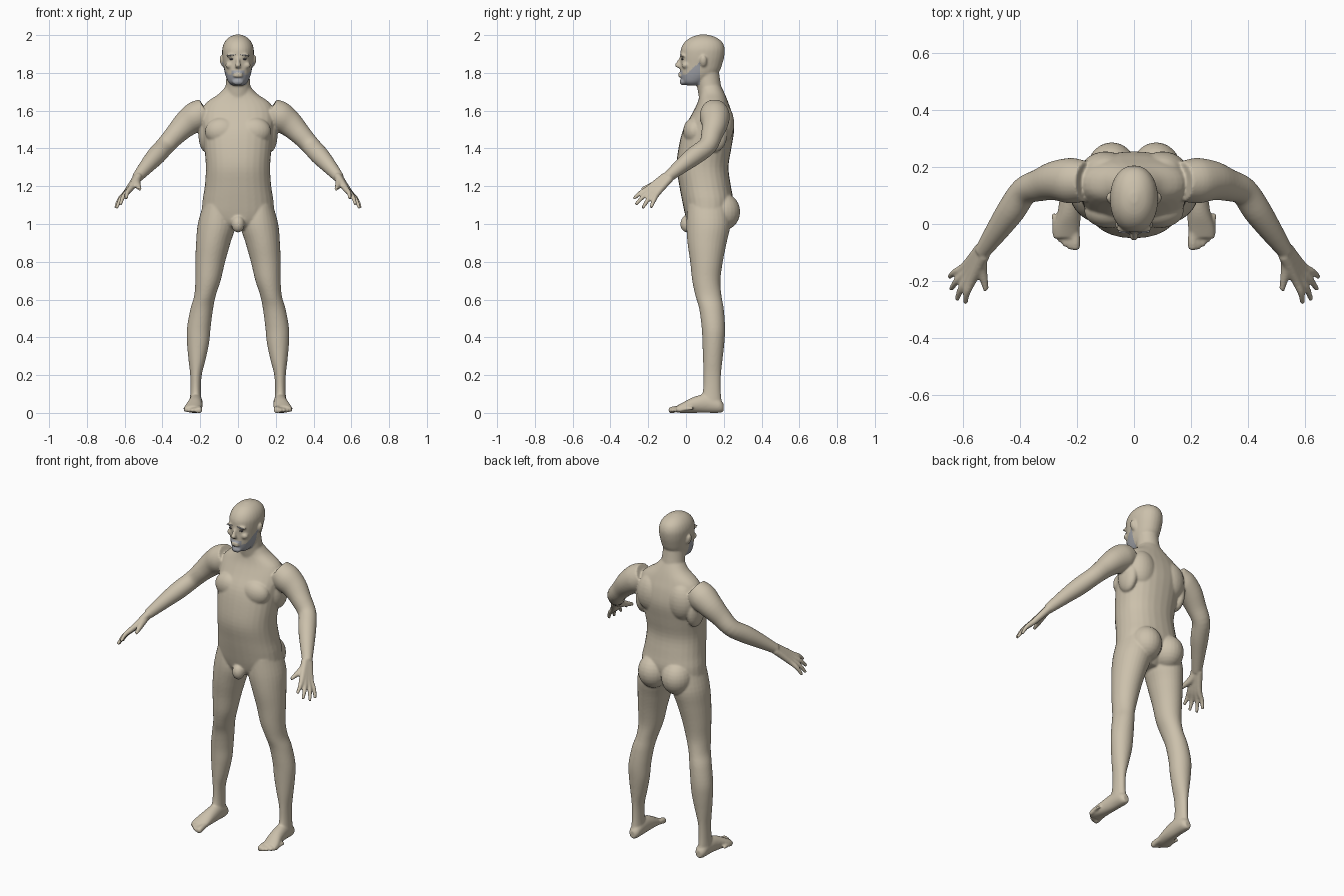
import bpy, bmesh, math
from mathutils import Vector, Matrix

cube = bpy.data.objects.get("Cube")
if cube:
    bpy.data.objects.remove(cube)


def material(name, rgb):
    m = bpy.data.materials.new(name)
    m.use_nodes = True
    m.diffuse_color = (*rgb, 1)
    m.node_tree.nodes["Principled BSDF"].inputs["Base Color"].default_value = (*rgb, 1)
    return m


skin = material("skin", (0.60, 0.53, 0.41))
stubble = material("stubble grey", (0.36, 0.37, 0.40))
dark = material("dark grey", (0.10, 0.10, 0.12))

X, Y, Z = Vector((1, 0, 0)), Vector((0, 1, 0)), Vector((0, 0, 1))
SIDES = (1, -1)
STEPS, SEGMENTS = 4, 28
bm = bmesh.new()


def smooth_path(stations):
    """Catmull-Rom interpolation through the stations."""
    p = [Vector(s) for s in stations]
    p = [p[0]] + p + [p[-1]]
    out = []
    for a, b, c, d in zip(p, p[1:], p[2:], p[3:]):
        for i in range(STEPS):
            t = i / STEPS
            out.append(0.5 * (2 * b + (c - a) * t + (2 * a - 5 * b + 4 * c - d) * t * t
                              + (3 * b - a - 3 * c + d) * t ** 3))
    return out + [p[-1]]


def signed(v, e):
    return math.copysign(abs(v) ** e, v)


def tube(stations, u=None, v=None, square=1.0, side=1):
    """Loft ellipses (x, y, z, radius a, radius b); axes follow the path if not given."""
    path = smooth_path(stations)
    rings = []
    for i, s in enumerate(path):
        centre = Vector(s[:3])
        au, av = u, v
        if u is None:
            nxt, prv = path[min(i + 1, len(path) - 1)], path[max(i - 1, 0)]
            tangent = (Vector(nxt[:3]) - Vector(prv[:3])).normalized()
            au = tangent.cross(Vector((1, 0, 1))).normalized()
            av = tangent.cross(au)
        ring = []
        for k in range(SEGMENTS):
            ang = math.tau * k / SEGMENTS
            co = centre + au * s[3] * signed(math.cos(ang), square) + av * s[4] * signed(math.sin(ang), square)
            co.x *= side
            ring.append(bm.verts.new(co))
        rings.append(ring)
    for r, q in zip(rings, rings[1:]):
        for k in range(SEGMENTS):
            n = (k + 1) % SEGMENTS
            bm.faces.new((r[k], r[n], q[n], q[k]))
    bm.faces.new(rings[0])
    bm.faces.new(rings[-1])


def limb(points, side):
    tube([(*p, p[-1]) for p in points], side=side)


def column(rows, **kw):
    """Horizontal sections given as (z, x min, x max, y min, y max)."""
    tube([((a + b) / 2, (c + d) / 2, z, (b - a) / 2, (d - c) / 2) for z, a, b, c, d in rows], X, Y, **kw)


def blob(centre, radii, target=None, tilt=0):
    m = Matrix.Translation(centre) @ Matrix.Rotation(tilt, 4, 'Y') @ Matrix.Diagonal((*radii, 1))
    bmesh.ops.create_uvsphere(target or bm, u_segments=24, v_segments=14, radius=1, matrix=m)


# Torso: half width, front and back at each height
torso = [(.97, .06, .04, .17), (1, .12, .01, .2), (1.05, .185, -.005, .235), (1.12, .188, -.02, .25),
         (1.2, .176, -.035, .238), (1.3, .17, -.05, .225), (1.4, .178, -.04, .24), (1.5, .188, -.015, .255),
         (1.58, .195, .03, .245), (1.64, .17, .06, .225), (1.69, .1, .072, .205), (1.73, .065, .07, .185)]
column([(z, -w, w, f, b) for z, w, f, b in torso], square=.9)

# Neck and head
column([(1.66, -.075, .075, .07, .2), (1.72, -.067, .067, .06, .188), (1.78, -.062, .062, .05, .178),
        (1.84, -.06, .06, .05, .17)])
head = [(1.733, .03, .005, .07), (1.75, .05, -.018, .1), (1.78, .064, -.028, .15), (1.81, .072, -.03, .178),
        (1.85, .078, -.029, .193), (1.89, .083, -.03, .203), (1.93, .083, -.026, .205), (1.965, .07, -.005, .19),
        (1.99, .045, .03, .155), (2.003, .012, .075, .11)]
column([(z, -w, w, f, b) for z, w, f, b in head], square=.93)

# Face: nose, lips, chin
tube([(0, -.022, 1.885, .009, .01), (0, -.037, 1.855, .011, .014), (0, -.044, 1.838, .016, .016),
      (0, -.03, 1.825, .014, .012)], X, Y)
for z in (1.783, 1.796):
    blob((0, -.03, z), (.026, .012, .007))
blob((0, -.016, 1.752), (.03, .018, .018))
blob((0, .005, 1.0), (.035, .035, .045))

leg = [(1.1, .04, .185, .01, .22), (1, .012, .213, .002, .235), (.9, .04, .222, .008, .215),
       (.8, .068, .226, .022, .195), (.7, .092, .226, .033, .182), (.62, .118, .232, .05, .188),
       (.55, .132, .252, .07, .2), (.45, .145, .27, .083, .207), (.37, .153, .27, .087, .203),
       (.28, .172, .262, .09, .193), (.2, .192, .253, .093, .185), (.12, .196, .252, .09, .184),
       (.05, .192, .256, .07, .19)]
foot = [(.222, .198, .028, .018, .022), (.222, .175, .038, .032, .038), (.223, .11, .05, .036, .05),
        (.228, .04, .042, .041, .042), (.237, -.015, .028, .047, .028), (.241, -.05, .019, .043, .018)]
upper_arm = [(.17, .15, 1.6, .07), (.22, .152, 1.57, .08), (.275, .152, 1.53, .07), (.33, .137, 1.475, .057),
             (.385, .115, 1.415, .05), (.43, .05, 1.365, .05), (.475, -.015, 1.315, .042), (.535, -.1, 1.245, .028)]
finger_tips = [(.592, -.278, 1.133), (.622, -.266, 1.103), (.643, -.23, 1.083), (.648, -.186, 1.085)]
wrist = Vector((.533, -.098, 1.247))
knuckle = Vector((.58, -.172, 1.178))
across = Vector((.42, .78, -.4))

for s in SIDES:
    # Legs, buttocks, chest and shoulder blades
    column(leg, side=s)
    blob((s * .078, .192, 1.065), (.088, .095, .1))
    blob((s * .085, .045, 1.49), (.09, .06, .075))
    blob((s * .1, .19, 1.53), (.085, .065, .11))
    blob((s * .17, .15, 1.48), (.04, .07, .1))
    # Feet and toes
    tube(foot, X, Z, side=s)
    for i in range(5):
        x, r = .206 + .018 * i, .013 - .001 * i
        if i == 0:
            r = .017
        tip = -.08 + .003 * i * i
        limb([(x + .004, tip + .07, .024, r), (x, tip + .03, .021, r), (x, tip, .014, r), (x, tip - .012, .012, r * .6)], s)
    # Arms
    limb(upper_arm, s)
    # Hands: each finger runs from the wrist through its knuckle
    for i, tip in enumerate(finger_tips):
        k = knuckle + across * (.02 * i - .03)
        tip = Vector(tip)
        mid = k.lerp(tip, .55) + Vector((.006, 0, .006))
        limb([(*(wrist + across * (.01 * i - .015)), .021), (*k, .0165), (*mid, .0125), (*tip, .0085)], s)
    limb([(*wrist, .022), (.535, -.15, 1.215), (.525, -.2, 1.197), (.52, -.235, 1.182)][:1]
         + [(.537, -.15, 1.217, .021), (.526, -.2, 1.197, .014), (.52, -.235, 1.184, .009)], s)
    # Ears, brow ridges and cheekbones
    blob((s * .083, .092, 1.862), (.013, .019, .031), tilt=s * .25)
    blob((s * .034, -.016, 1.893), (.03, .014, .009), tilt=s * .1)
    blob((s * .045, -.002, 1.84), (.022, .02, .018))

bmesh.ops.recalc_face_normals(bm, faces=bm.faces)
mesh = bpy.data.meshes.new("body")
bm.to_mesh(mesh)
bm.free()
body = bpy.data.objects.new("body", mesh)
bpy.context.collection.objects.link(body)

# Fuse the parts into one skin and soften the joins
fuse = body.modifiers.new("fuse", 'REMESH')
fuse.mode = 'VOXEL'
fuse.voxel_size = .0055
soften = body.modifiers.new("soften", 'SMOOTH')
soften.factor, soften.iterations = .5, 7
bpy.context.view_layer.update()
fused = bpy.data.meshes.new_from_object(body.evaluated_get(bpy.context.evaluated_depsgraph_get()))
body.modifiers.clear()
body.data = fused
fused.materials.clear()
for m in (skin, stubble):
    fused.materials.append(m)

# Beard along the jaw, around bare lips
for p in fused.polygons:
    p.use_smooth = True
    c = p.center
    jaw = abs(c.x) < .12 and 1.735 < c.z < 1.79 + max(0, c.y) * .95 and c.y < .075
    moustache = abs(c.x) < .035 and 1.79 < c.z < 1.812 and c.y < 0
    lips = (c.x / .028) ** 2 + ((c.z - 1.789) / .013) ** 2 < 1
    p.material_index = int((jaw or moustache) and not lips)


def detail(name, centre, radii, mat, tilt=0):
    b = bmesh.new()
    blob(centre, radii, b, tilt)
    me = bpy.data.meshes.new(name)
    b.to_mesh(me)
    b.free()
    me.materials.append(mat)
    for p in me.polygons:
        p.use_smooth = True
    bpy.context.collection.objects.link(bpy.data.objects.new(name, me))


# Eyes and eyebrows
for s, label in zip(SIDES, ("left", "right")):
    detail(label + "_eye", (s * .033, -.018, 1.873), (.013, .007, .005), dark)
    detail(label + "_eyebrow", (s * .035, -.027, 1.894), (.022, .0045, .003), stubble, s * .1)
